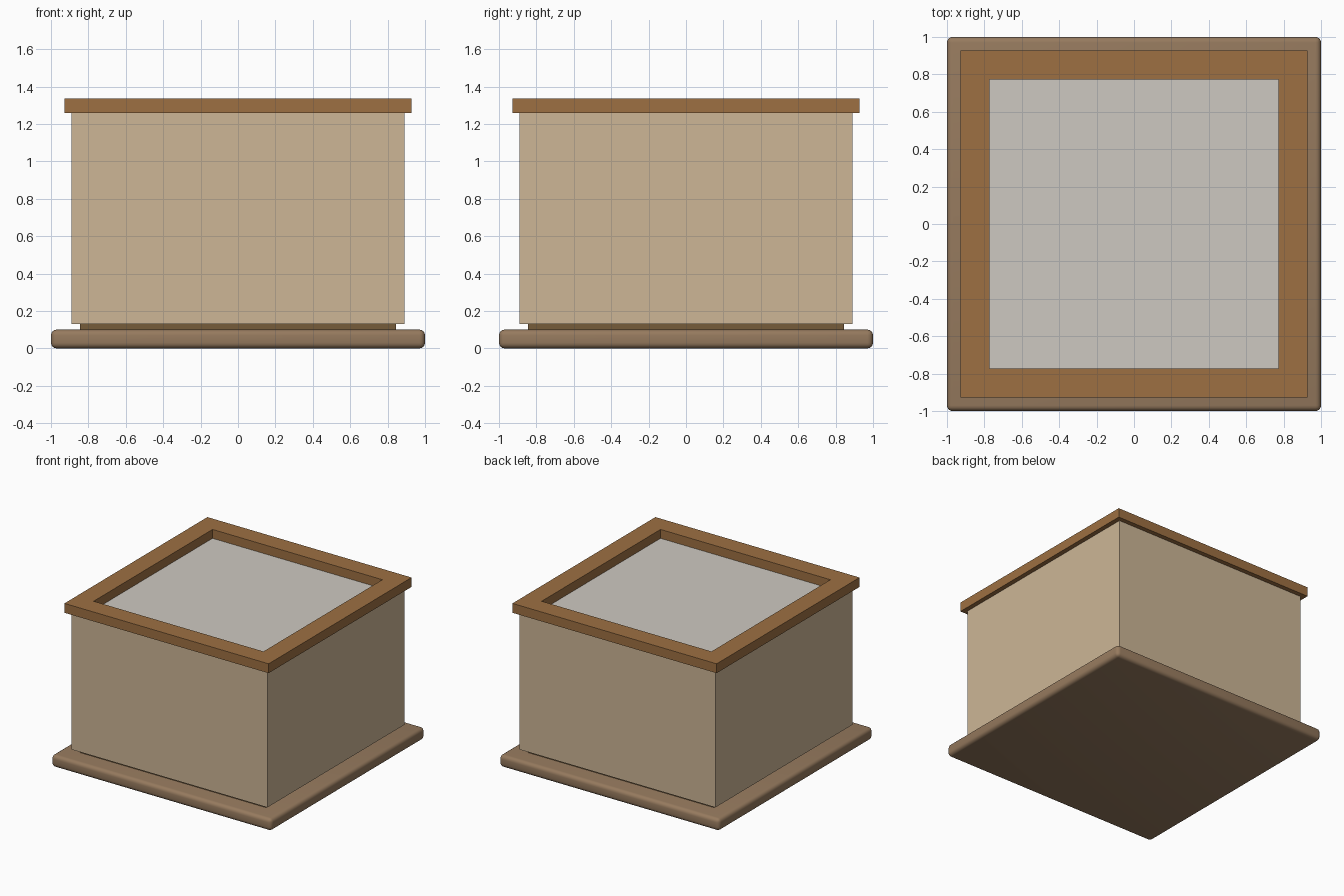
import bpy, bmesh, math

if "Cube" in bpy.data.objects:
    bpy.data.objects.remove(bpy.data.objects["Cube"])


def material(name, rgb):
    m = bpy.data.materials.new(name)
    lin = [((c / 255 + 0.055) / 1.055) ** 2.4 for c in rgb]
    m.diffuse_color = (*lin, 1)
    m.use_nodes = True
    m.node_tree.nodes["Principled BSDF"].inputs["Base Color"].default_value = m.diffuse_color
    return m


BASE = material("taupe brown", (150, 122, 94))
PLINTH = material("dark brown", (118, 92, 58))
WALL = material("warm beige", (205, 182, 150))
FRAME = material("wood brown", (157, 112, 66))
PANEL = material("pale grey", (206, 201, 193))


def box(name, half, z0, z1, mat):
    bpy.ops.mesh.primitive_cube_add(size=1, location=(0, 0, (z0 + z1) / 2))
    ob = bpy.context.object
    ob.name = name
    ob.scale = (2 * half, 2 * half, z1 - z0)
    bpy.ops.object.transform_apply(location=True, rotation=False, scale=True)
    ob.data.materials.append(mat)
    return ob


# Rounded base board
base = box("base", 1.0, 0.0, 0.10, BASE)
bev = base.modifiers.new("rounding", "BEVEL")
bev.width = 0.03
bev.segments = 4
bpy.ops.object.modifier_apply(modifier=bev.name)
bpy.ops.object.shade_smooth_by_angle(angle=math.radians(40))

# Recessed plinth and main body
box("plinth", 0.845, 0.10, 0.13, PLINTH)
box("body", 0.89, 0.13, 1.258, WALL)

# Grey panel set inside the rim
box("top_panel", 0.78, 1.254, 1.262, PANEL)

# Square rim with open middle
bm = bmesh.new()
rings = []
for half, z in ((0.928, 1.258), (0.928, 1.335), (0.772, 1.335), (0.772, 1.258)):
    rings.append([bm.verts.new((sx * half, sy * half, z))
                  for sx, sy in ((-1, -1), (1, -1), (1, 1), (-1, 1))])
for i in range(4):
    a, b = rings[i], rings[(i + 1) % 4]
    for j in range(4):
        k = (j + 1) % 4
        bm.faces.new((a[j], a[k], b[k], b[j]))
bmesh.ops.recalc_face_normals(bm, faces=bm.faces)
mesh = bpy.data.meshes.new("top_rim")
bm.to_mesh(mesh)
bm.free()
mesh.materials.append(FRAME)
bpy.context.collection.objects.link(bpy.data.objects.new("top_rim", mesh))
